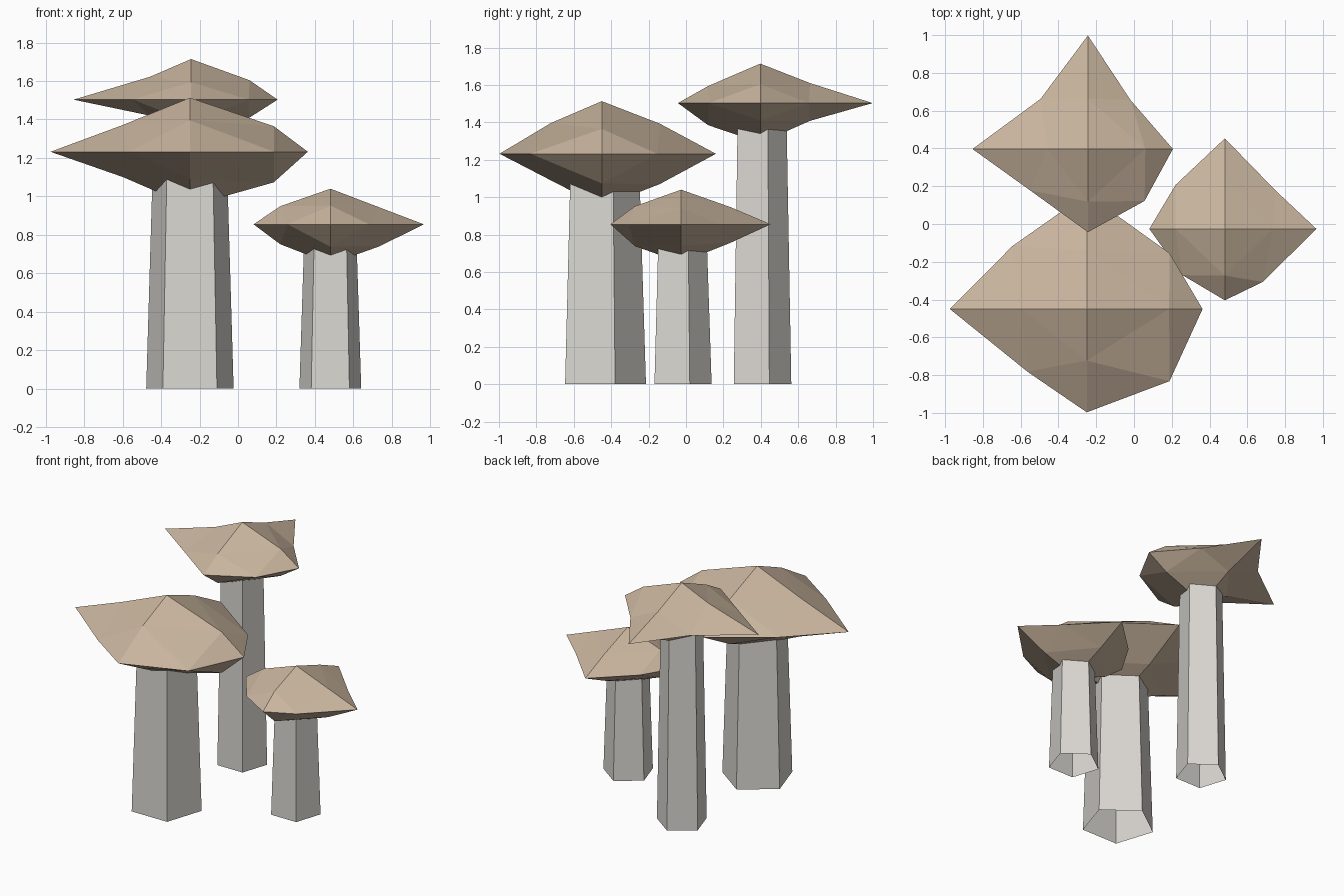
import bpy, bmesh
from math import sin, cos, pi

if "Cube" in bpy.data.objects:
    bpy.data.objects.remove(bpy.data.objects["Cube"])


def material(name, rgb):
    m = bpy.data.materials.new(name)
    m.diffuse_color = (*rgb, 1)
    m.use_nodes = True
    m.node_tree.nodes["Principled BSDF"].inputs["Base Color"].default_value = m.diffuse_color
    return m


CAP = material("tan_cap", (0.58, 0.46, 0.34))
STEM = material("pale_stem", (0.70, 0.68, 0.64))


def add_object(name, bm, mat):
    mesh = bpy.data.meshes.new(name)
    bm.to_mesh(mesh)
    bm.free()
    mesh.materials.append(mat)
    ob = bpy.data.objects.new(name, mesh)
    bpy.context.collection.objects.link(ob)


def stem(name, x, y, radius, height):
    # open five-sided tapered tube, one corner facing the back
    bm = bmesh.new()
    rings = []
    for z, r in ((0, radius), (height, radius * 0.85)):
        rings.append([bm.verts.new((x + r * cos(pi / 2 + i * 2 * pi / 5),
                                    y + r * sin(pi / 2 + i * 2 * pi / 5), z))
                      for i in range(5)])
    low, top = rings
    for i in range(5):
        j = (i + 1) % 5
        bm.faces.new((low[i], low[j], top[j], top[i]))
    add_object(name, bm, STEM)


def cap(name, x, y, z, top, bottom, tips, corners, ribs):
    # octahedron split once: 4 rim tips, 4 rim corners, and 4 ribs above and below
    # order is right, back, left, front; ribs hold (position, upper z, lower z)
    bm = bmesh.new()

    def on_axis(i, p, h):
        return bm.verts.new((p, y, h) if i % 2 == 0 else (x, p, h))

    tip = [on_axis(i, p, z) for i, p in enumerate(tips)]
    corner = [bm.verts.new((*c, z)) for c in corners]
    for side, pole_z in ((1, top), (2, bottom)):
        pole = bm.verts.new((x, y, pole_z))
        rib = [on_axis(i, r[0], r[side]) for i, r in enumerate(ribs)]
        for i in range(4):
            j = (i + 1) % 4
            for f in ((pole, rib[i], rib[j]), (rib[i], tip[i], corner[i]),
                      (rib[i], corner[i], rib[j]), (rib[j], corner[i], tip[j])):
                bm.faces.new(f if side == 1 else f[::-1])
    add_object(name, bm, CAP)


# large front mushroom
stem("large_stem", -0.25, -0.453, 0.239, 1.15)
cap("large_cap", -0.25, -0.45, 1.232, 1.513, 0.95,
    (0.363, 0.16, -0.975, -0.997),
    ((0.188, -0.154), (-0.644, -0.117), (-0.564, -0.782), (0.188, -0.832)),
    ((0.186, 1.365, 1.073), (-0.14, 1.393, 1.07),
     (-0.597, 1.372, 1.10), (-0.723, 1.396, 1.09)))

# tall back mushroom
stem("tall_stem", -0.243, 0.393, 0.17, 1.42)
cap("tall_cap", -0.244, 0.397, 1.503, 1.714, 1.29,
    (0.206, 0.998, -0.855, -0.043),
    ((-0.019, 0.657), (-0.495, 0.662), (-0.55, 0.178), (0.056, 0.122)),
    ((0.06, 1.604, 1.41), (0.663, 1.61, 1.408),
     (-0.458, 1.622, 1.42), (0.118, 1.594, 1.385)))

# small right mushroom
stem("small_stem", 0.48, -0.032, 0.169, 0.76)
cap("small_cap", 0.481, -0.026, 0.855, 1.04, 0.65,
    (0.966, 0.453, 0.081, -0.404),
    ((0.75, 0.177), (0.22, 0.207), (0.257, -0.271), (0.681, -0.307)),
    ((0.735, 0.943, 0.74), (0.24, 0.946, 0.757),
     (0.22, 0.949, 0.751), (-0.273, 0.952, 0.738)))
